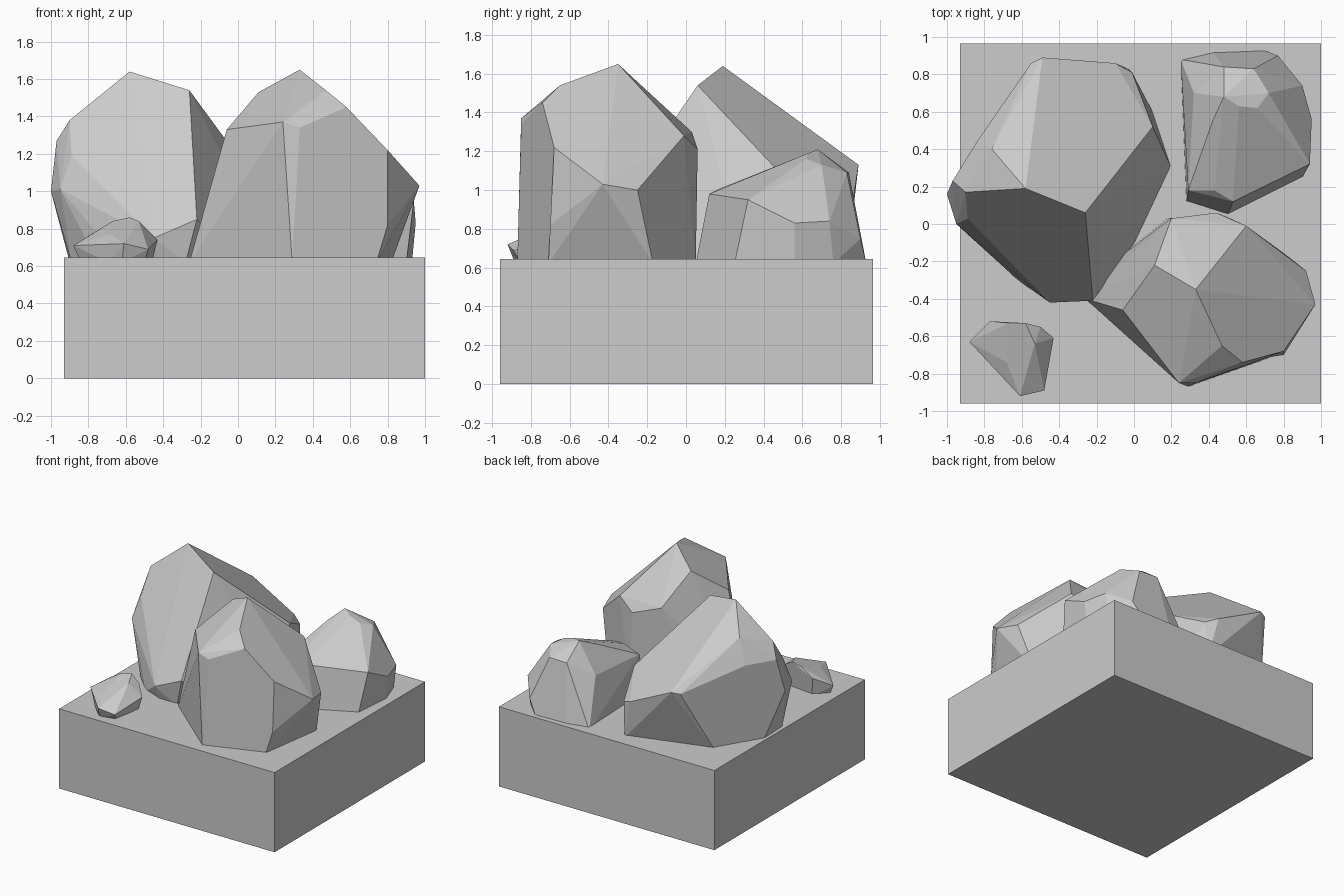
import bpy
import bmesh
import math
from mathutils import Vector

default_cube = bpy.data.objects.get("Cube")
if default_cube:
    bpy.data.objects.remove(default_cube, do_unlink=True)

GROUND = 0.645          # height of the slab's upper face
FOOT = GROUND - 0.025   # rocks sink slightly into the slab


def make_material(name, value):
    """One flat grey material."""
    material = bpy.data.materials.new(name)
    material.use_nodes = True
    colour = (value, value, value, 1)
    material.diffuse_color = colour
    shader = material.node_tree.nodes["Principled BSDF"]
    shader.inputs["Base Color"].default_value = colour
    shader.inputs["Roughness"].default_value = 0.9
    return material


stone = make_material("stone_grey", 0.604)


def link_object(name, bm):
    """Turn a bmesh into a flat shaded object and link it to the scene."""
    bmesh.ops.recalc_face_normals(bm, faces=bm.faces[:])
    mesh = bpy.data.meshes.new(name)
    bm.to_mesh(mesh)
    bm.free()
    mesh.materials.append(stone)
    for polygon in mesh.polygons:
        polygon.use_smooth = False
    obj = bpy.data.objects.new(name, mesh)
    bpy.context.scene.collection.objects.link(obj)
    return obj


def make_slab(name, low, high):
    """Rectangular block between two opposite corners."""
    bm = bmesh.new()
    bmesh.ops.create_cube(bm, size=1)
    low, high = Vector(low), Vector(high)
    bmesh.ops.scale(bm, vec=high - low, verts=bm.verts[:])
    bmesh.ops.translate(bm, vec=(low + high) / 2, verts=bm.verts[:])
    return link_object(name, bm)


def make_rock(name, crown, shoulder, foot):
    """Faceted boulder: the hull of its crown, shoulder and foot corners."""
    bm = bmesh.new()
    corners = list(crown) + list(shoulder)
    corners += [(x, y, FOOT) for x, y in foot]
    for corner in corners:
        bm.verts.new(corner)
    hull = bmesh.ops.convex_hull(bm, input=bm.verts[:])
    unused = set(hull["geom_interior"]) | set(hull["geom_unused"])
    loose = [g for g in unused if isinstance(g, bmesh.types.BMVert)]
    bmesh.ops.delete(bm, geom=loose, context="VERTS")
    # merge nearly flat neighbours into broad facets
    bmesh.ops.dissolve_limit(bm, angle_limit=math.radians(6),
                             verts=bm.verts[:], edges=bm.edges[:])
    return link_object(name, bm)


# Square base block
make_slab("base_slab", low=(-0.93, -0.96, 0), high=(1, 0.965, GROUND))

# Largest boulder, back left, with a broad face sloping to the back
make_rock(
    "large_back_boulder",
    crown=[(-0.58, 0.19, 1.64), (-0.26, 0.06, 1.54), (-0.76, 0.4, 1.46),
           (-0.9, 0.17, 1.38), (-0.84, 0.44, 1.27), (-0.97, 0.23, 1.27),
           (-0.89, 0.03, 1.19)],
    shoulder=[(0.1, 0.52, 1.05), (-0.1, 0.86, 0.94), (-0.49, 0.89, 1.13),
              (-0.55, 0.86, 1.12), (-0.01, 0.81, 0.9), (-1, 0.16, 1),
              (-0.95, 0, 1.01), (-0.22, -0.41, 0.85), (-0.45, -0.42, 0.75)],
    foot=[(0.2, 0.3), (0.03, -0.06), (-0.28, -0.38), (-0.43, -0.38),
          (-0.62, -0.3), (-0.75, -0.17), (-0.89, 0.05), (-0.9, 0.3),
          (-0.7, 0.63), (-0.03, 0.83), (0.1, 0.6)],
)

# Tall boulder, front right, with a steep front face
make_rock(
    "tall_front_boulder",
    crown=[(0.33, -0.35, 1.65), (0.11, -0.22, 1.53), (0.47, -0.65, 1.54),
           (0.58, -0.74, 1.45), (0.24, -0.85, 1.37), (0.33, -0.85, 1.34),
           (-0.06, -0.46, 1.33)],
    shoulder=[(0.2, 0.03, 1.3), (0.6, -0.01, 1.28), (0.44, 0.06, 1.21),
              (0.8, -0.68, 1.22), (0.97, -0.43, 1.03), (0.92, -0.25, 1),
              (0.8, -0.7, 0.82)],
    foot=[(-0.26, -0.4), (-0.08, -0.18), (0.18, 0.03), (0.47, 0.05),
          (0.82, -0.17), (0.8, -0.35), (0.74, -0.71), (0.29, -0.87)],
)

# Medium boulder, back right
make_rock(
    "medium_back_boulder",
    crown=[(0.48, 0.68, 1.21), (0.56, 0.63, 1.19), (0.66, 0.62, 1.16),
           (0.72, 0.7, 1.13), (0.64, 0.83, 1.09), (0.48, 0.84, 1.09),
           (0.42, 0.55, 1.15)],
    shoulder=[(0.74, 0.39, 1), (0.43, 0.18, 1.01), (0.53, 0.12, 0.98),
              (0.29, 0.18, 0.96), (0.94, 0.32, 0.95), (0.9, 0.74, 0.84),
              (0.95, 0.56, 0.83), (0.77, 0.9, 0.75), (0.32, 0.7, 0.98)],
    foot=[(0.28, 0.12), (0.5, 0.05), (0.9, 0.25), (0.93, 0.56),
          (0.86, 0.76), (0.69, 0.93), (0.42, 0.92), (0.25, 0.88)],
)

# Small stone, front left
make_rock(
    "small_front_stone",
    crown=[(-0.58, -0.53, 0.86), (-0.67, -0.53, 0.84), (-0.53, -0.64, 0.84),
           (-0.6, -0.76, 0.78), (-0.68, -0.74, 0.77), (-0.5, -0.55, 0.81)],
    shoulder=[(-0.88, -0.63, 0.71), (-0.77, -0.52, 0.78), (-0.43, -0.61, 0.74),
              (-0.61, -0.92, 0.72), (-0.48, -0.89, 0.69)],
    foot=[(-0.84, -0.63), (-0.75, -0.54), (-0.5, -0.57), (-0.46, -0.63),
          (-0.5, -0.85), (-0.62, -0.88), (-0.69, -0.82)],
)
